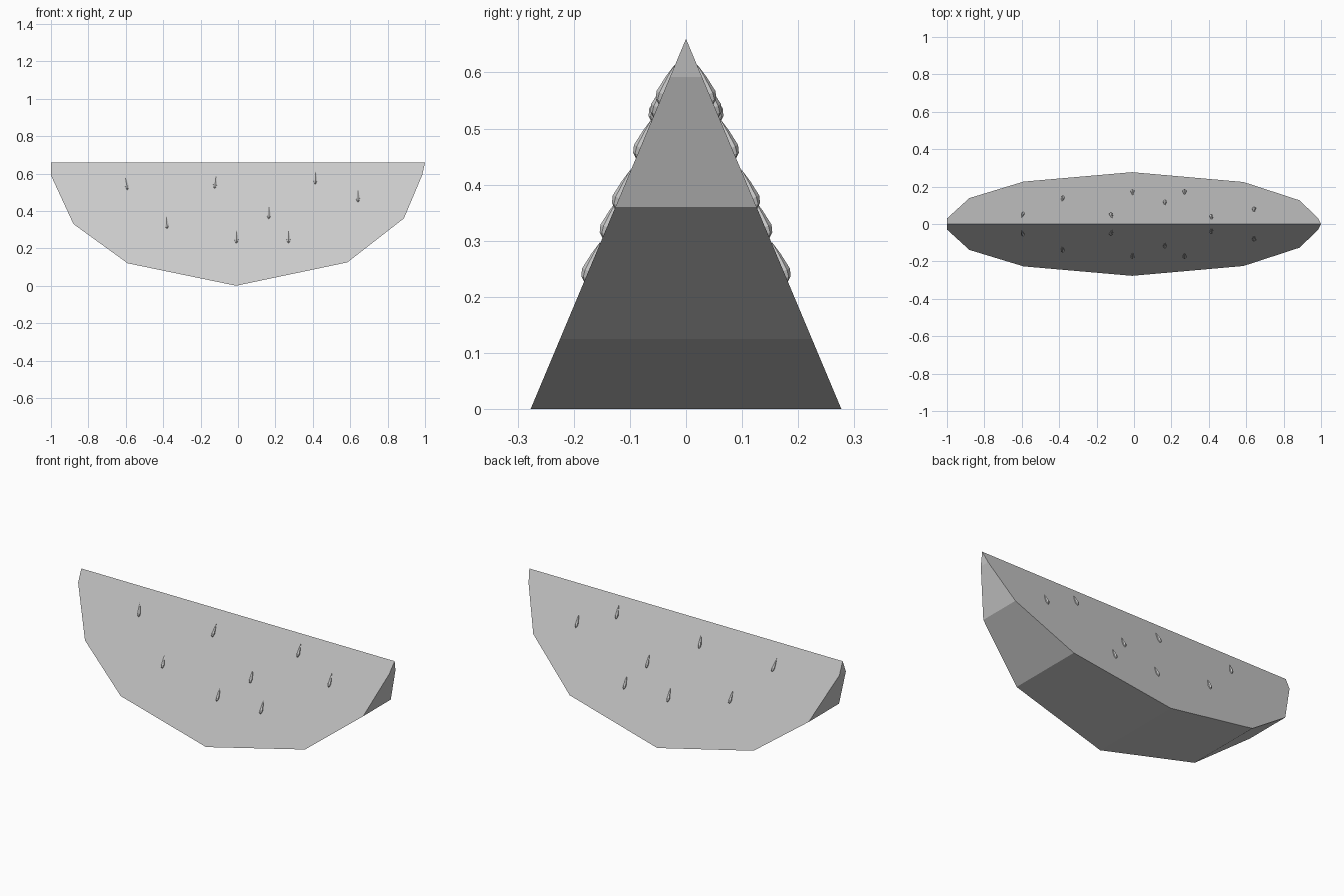
import bpy, bmesh, math
from mathutils import Vector, Matrix

if "Cube" in bpy.data.objects:
    bpy.data.objects.remove(bpy.data.objects["Cube"])

H, HALF = 0.66, 0.277          # slice height, half thickness at the base


def make_object(name, bm):
    bmesh.ops.recalc_face_normals(bm, faces=bm.faces)
    mesh = bpy.data.meshes.new(name)
    bm.to_mesh(mesh)
    bm.free()
    obj = bpy.data.objects.new(name, mesh)
    bpy.context.collection.objects.link(obj)
    return obj


def face_y(z):
    return HALF * (H - z) / H


# Fruit wedge: outline narrowing to a sharp straight top edge
outline = [(-1, 0.59), (-0.88, 0.33), (-0.59, 0.12), (-0.01, 0.0),
           (0.585, 0.125), (0.887, 0.36), (0.985, 0.592)]
bm = bmesh.new()
left = bm.verts.new((-1, 0, H))
right = bm.verts.new((1, 0, H))
front = [bm.verts.new((x, -face_y(z), z)) for x, z in outline]
back = [bm.verts.new((x, face_y(z), z)) for x, z in outline]
for side in (front, back):
    bm.faces.new([left] + side + [right])
for i in range(len(outline) - 1):
    bm.faces.new((front[i], front[i + 1], back[i + 1], back[i]))
bm.faces.new((left, front[0], back[0]))
bm.faces.new((right, back[-1], front[-1]))
make_object("fruit_slice", bm)

# Seeds: six-sided teardrops lying on both sloping faces (x, centre z, lean)
seeds = [(-0.597, 0.547, -0.16), (-0.382, 0.34, -0.06), (-0.121, 0.555, 0.1),
         (-0.008, 0.262, 0.03), (0.165, 0.392, 0.0), (0.27, 0.262, 0.0),
         (0.414, 0.578, 0.03), (0.641, 0.482, 0.0)]
tilt = math.atan2(HALF, H)
profile = [(0.013, 0.0065), (-0.017, 0.0115), (-0.03, 0.0075)]
bm = bmesh.new()
for x, z, lean in seeds:
    m = (Matrix.Translation((x, -face_y(z) - 0.001, z))
         @ Matrix.Rotation(-tilt, 4, 'X') @ Matrix.Rotation(lean, 4, 'Y'))
    top = bm.verts.new(m @ Vector((0, 0, 0.039)))
    bottom = bm.verts.new(m @ Vector((0, 0.003, -0.039)))
    rings = [[bm.verts.new(m @ Vector((r * math.sin(a * math.pi / 3),
                                       -r * math.cos(a * math.pi / 3), h)))
              for a in range(6)] for h, r in profile]
    for a in range(6):
        b = (a + 1) % 6
        bm.faces.new((top, rings[0][a], rings[0][b]))
        for upper, lower in zip(rings, rings[1:]):
            bm.faces.new((upper[a], lower[a], lower[b], upper[b]))
        bm.faces.new((bottom, rings[-1][b], rings[-1][a]))
obj = make_object("seeds", bm)
mirror = obj.modifiers.new("both_faces", 'MIRROR')
mirror.use_axis = (False, True, False)
mirror.use_mirror_merge = False
